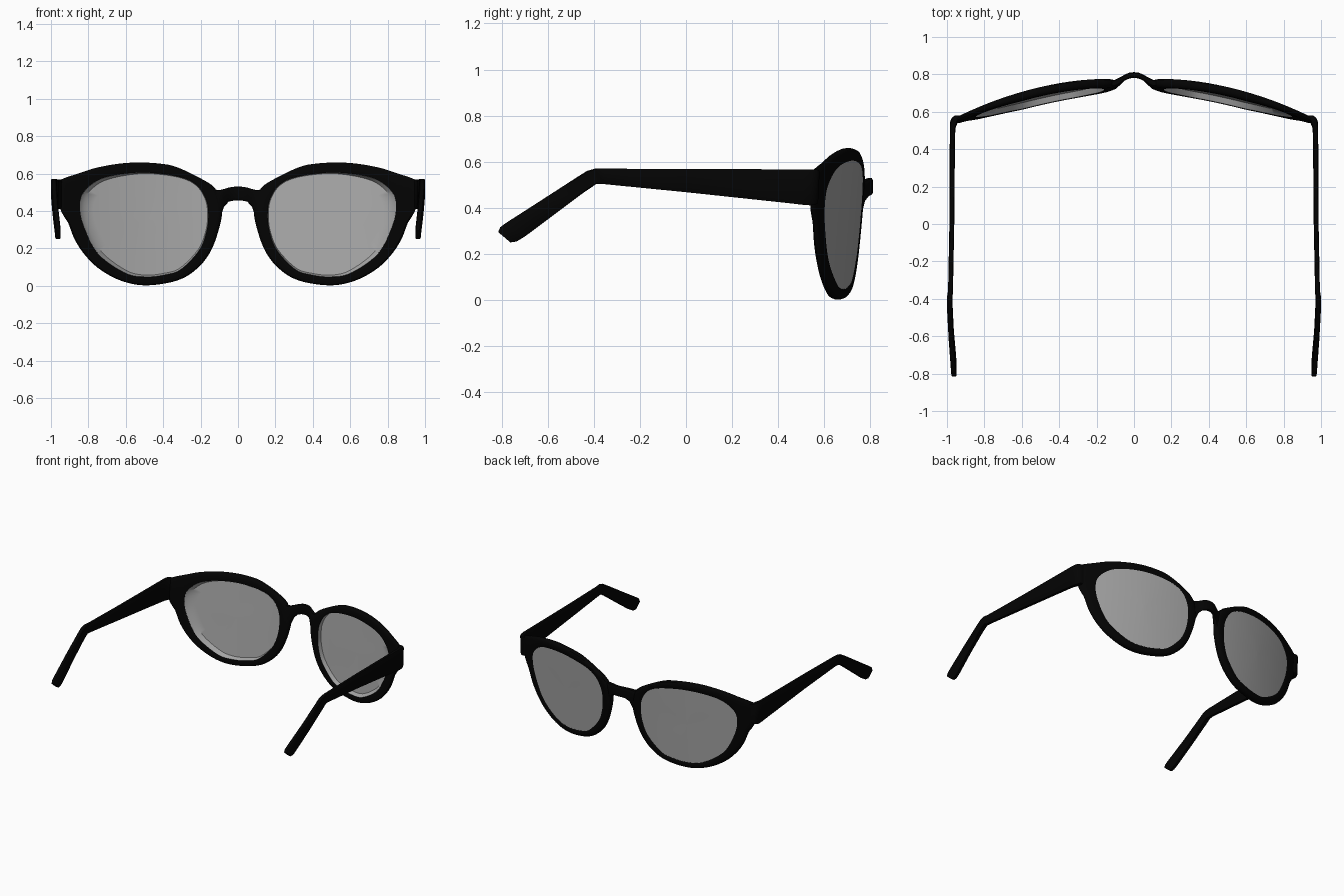
import bpy, bmesh, math

if "Cube" in bpy.data.objects:
    bpy.data.objects.remove(bpy.data.objects["Cube"])

N = 96                      # samples around each rim
CX, CZ = 0.5, 0.34          # centre of the right lens


def material(name, v):
    m = bpy.data.materials.new(name)
    m.diffuse_color = (v, v, v, 1)
    m.use_nodes = True
    m.node_tree.nodes["Principled BSDF"].inputs["Base Color"].default_value = m.diffuse_color
    return m


black = material("black_plastic", 0.001)
grey = material("grey_lens", 0.39)


def front_y(x, z):
    """Front surface of the wrapped, slightly tilted face of the frame."""
    return 0.787 - 0.233 * x * x + 0.08 * (z - 0.6)


def thin(x):
    """The frame gets thinner towards the hinges."""
    return 1 - 0.35 * min(1, max(0, (x - 0.6) / 0.3))


def catmull(a, b, c, d, t):
    return 0.5 * (2 * b + (c - a) * t + (2 * a - 5 * b + 4 * c - d) * t * t
                  + (3 * b - a - 3 * c + d) * t ** 3)


def smooth_loop(pts):
    """Closed outline sampled at equal angles about the lens centre."""
    dense, n = [], len(pts)
    for i in range(n):
        q = [pts[(i + k - 1) % n] for k in range(4)]
        for s in range(16):
            x, z = (catmull(*[p[j] for p in q], s / 16) for j in (0, 1))
            dense.append((math.atan2(z - CZ, x - CX) % math.tau, math.hypot(x - CX, z - CZ)))
    dense.sort()
    dense = [(dense[-1][0] - math.tau, dense[-1][1])] + dense + [(dense[0][0] + math.tau, dense[0][1])]
    out = []
    for i in range(N):
        a = math.tau * i / N
        for (a0, r0), (a1, r1) in zip(dense, dense[1:]):
            if a0 <= a <= a1:
                r = r0 + (r1 - r0) * (a - a0) / max(a1 - a0, 1e-9)
                break
        out.append((CX + r * math.cos(a), CZ + r * math.sin(a)))
    return out


def loft(name, rings, mat, cyclic=False, mirror=True):
    bm = bmesh.new()
    vs = [[bm.verts.new(p) for p in r] for r in rings]
    m = len(rings[0])
    pairs = list(zip(vs, vs[1:])) + ([(vs[-1], vs[0])] if cyclic else [])
    for r, s in pairs:
        for j in range(m):
            k = (j + 1) % m
            bm.faces.new((r[j], r[k], s[k], s[j]))
    if not cyclic:
        bm.faces.new(vs[0])
        bm.faces.new(vs[-1])
    bmesh.ops.recalc_face_normals(bm, faces=bm.faces[:])
    me = bpy.data.meshes.new(name)
    bm.to_mesh(me)
    bm.free()
    me.materials.append(mat)
    ob = bpy.data.objects.new(name, me)
    bpy.context.collection.objects.link(ob)
    if mirror:
        ob.modifiers.new("mirror", 'MIRROR').use_mirror_merge = False
    bpy.ops.object.select_all(action='DESELECT')
    ob.select_set(True)
    bpy.context.view_layer.objects.active = ob
    bpy.ops.object.shade_smooth_by_angle(angle=math.radians(40))
    return ob


inner = smooth_loop([(.846, .43), (.818, .51), (.715, .578), (.52, .605), (.325, .585),
                     (.222, .54), (.17, .46), (.159, .38), (.168, .29), (.207, .19),
                     (.305, .087), (.39, .058), (.49, .047), (.6, .066), (.745, .167),
                     (.824, .315)])
outer = smooth_loop([(.96, .48), (.957, .56), (.925, .577), (.86, .598), (.76, .63),
                     (.64, .652), (.53, .659), (.42, .653), (.33, .635), (.2, .574), (.12, .518),
                     (.086, .42), (.096, .326), (.143, .19), (.217, .093), (.325, .028),
                     (.49, .002), (.62, .025), (.735, .085), (.815, .16), (.872, .245),
                     (.91, .34), (.945, .395)])

# Rims: a rounded section carried round each lens
SECTION = [(0, .004), (.12, 0), (.7, 0), (.9, .006), (1, .018),
           (1, .03), (.9, .042), (.7, .047), (.08, .047), (0, .046)]
rings = []
for (xi, zi), (xo, zo) in zip(inner, outer):
    ring = []
    for t, d in SECTION:
        x, z = xi + (xo - xi) * t, zi + (zo - zi) * t
        ring.append((x, front_y(x, z) - d * thin(x), z))
    rings.append(ring)
loft("rims", rings, black, cyclic=True)

# Lenses: curved plates near the front, with a grey lip lining the rim to its back edge
rings = []
for depth, shrink, scales in ((.004, 0, (.02, .3, .6, .85, 1.003)), (.046, 0, (.998,)),
                              (.014, 1, (1, .85, .6, .3, .02))):
    for s in scales:
        ring = []
        for x, z in inner:
            # the lip is widest on the outer and lower sides
            out = max(0, x - CX) / .345 * .02 + max(0, CZ - z) / .3 * .006
            k = s * (1 - shrink * (.004 + out) / math.hypot(x - CX, z - CZ))
            x, z = CX + (x - CX) * k, CZ + (z - CZ) * k
            ring.append((x, front_y(x, z) - depth * thin(x), z))
        rings.append(ring)
loft("lenses", rings, grey)

# Bridge: arched bar; columns are x, top, bottom, front, back
HALF = [(0, .53, .456, .812, .782), (.025, .529, .455, .809, .778), (.05, .525, .449, .799, .766),
        (.075, .517, .422, .785, .746), (.1, .511, .35, .774, .732), (.13, .515, .31, .768, .73)]
bridge = []
for x, top, bot, f, b in [(-h[0],) + h[1:] for h in HALF[:0:-1]] + HALF:
    ring = []
    for k in range(16):
        c, s = math.cos(math.tau * k / 16), math.sin(math.tau * k / 16)
        c, s = (math.copysign(abs(v) ** .5, v) for v in (c, s))
        z = (top + bot) / 2 + s * (top - bot) / 2
        tilt = 0.08 * (z - .5) if abs(x) > .06 else 0
        ring.append((x, (f + b) / 2 + c * (f - b) / 2 + tilt, z))
    bridge.append(ring)
loft("bridge", bridge, black, mirror=False)

# Temples: columns are top y, top z, bottom y, bottom z, centre x, half thickness
TEMPLE = [(.58, .562, .573, .42, .944, .014), (.568, .566, .56, .413, .955, .02),
          (.545, .567, .54, .411, .964, .02), (.51, .567, .51, .413, .97, .015),
          (.45, .567, .45, .42, .971, .014),
          (0, .569, 0, .468, .974, .013), (-.36, .57, -.355, .503, .981, .013),
          (-.395, .57, -.39, .503, .985, .015), (-.43, .56, -.415, .486, .985, .015),
          (-.47, .535, -.45, .462, .984, .015), (-.62, .438, -.57, .372, .977, .014),
          (-.785, .332, -.7, .275, .965, .014), (-.806, .316, -.735, .254, .963, .014),
          (-.815, .295, -.762, .25, .962, .013)]
rings = []
for ty, tz, by, bz, cx, h in TEMPLE:
    ring = []
    for u, w in [(0, .7), (.06, 1), (.94, 1), (1, .7), (1, -.7), (.94, -1), (.06, -1), (0, -.7)]:
        ring.append((cx + w * h, by + (ty - by) * u, bz + (tz - bz) * u))
    rings.append(ring)
loft("temples", rings, black)
